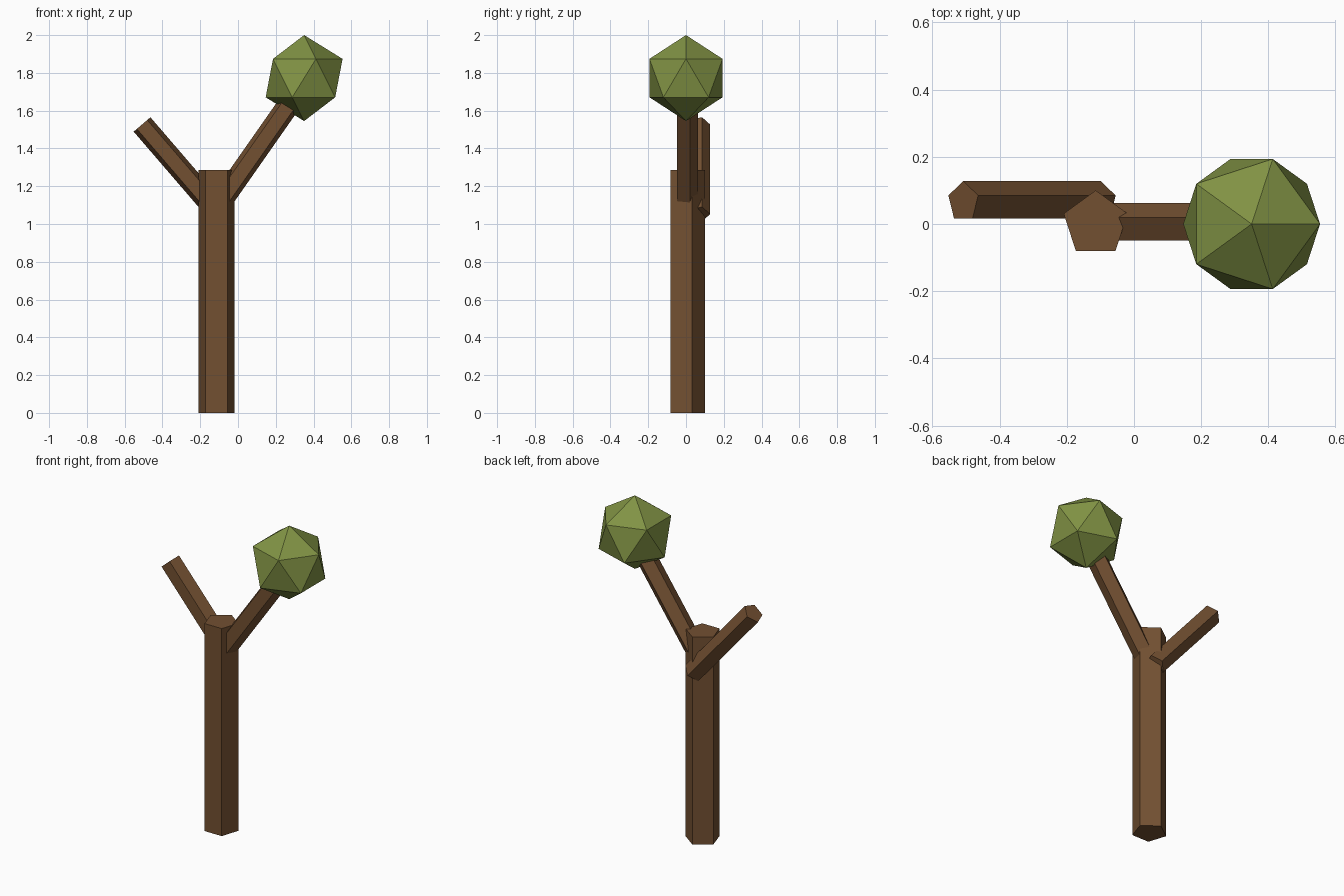
import bpy, bmesh, math
from mathutils import Vector, Matrix

if "Cube" in bpy.data.objects:
    bpy.data.objects.remove(bpy.data.objects["Cube"])


def material(name, rgb):
    m = bpy.data.materials.new(name)
    m.diffuse_color = (*rgb, 1)
    m.use_nodes = True
    m.node_tree.nodes["Principled BSDF"].inputs["Base Color"].default_value = m.diffuse_color
    return m


bark = material("bark brown", (0.170, 0.080, 0.031))
leaf = material("leaf green", (0.220, 0.290, 0.058))


def add_object(name, bm, mat):
    bmesh.ops.recalc_face_normals(bm, faces=bm.faces)
    mesh = bpy.data.meshes.new(name)
    bm.to_mesh(mesh)
    bm.free()
    mesh.materials.append(mat)
    obj = bpy.data.objects.new(name, mesh)
    bpy.context.collection.objects.link(obj)
    return obj


def pentagon_log(name, start, end, radius):
    """Five-sided log with one corner towards +y, leaning only in the xz plane."""
    start, end = Vector(start), Vector(end)
    axis = (end - start).normalized()
    back = Vector((0, 1, 0))
    side = back.cross(axis)
    bm = bmesh.new()
    rings = []
    for centre in (start, end):
        rings.append([bm.verts.new(centre + radius * (math.cos(a) * back + math.sin(a) * side))
                      for a in (i * math.tau / 5 for i in range(5))])
    low, high = rings
    bm.faces.new(low)
    bm.faces.new(high)
    for i in range(5):
        j = (i + 1) % 5
        bm.faces.new((low[i], low[j], high[j], high[i]))
    return add_object(name, bm, bark)


# trunk and its two branches
pentagon_log("trunk", (-0.114, 0, 0), (-0.114, 0, 1.285), 0.1)
pentagon_log("right_branch", (-0.10, 0.001, 1.105), (0.313, 0.001, 1.695), 0.0615)
pentagon_log("left_branch", (-0.099, 0.066, 1.052), (-0.508, 0.066, 1.527), 0.0615)

# leaf ball on the right branch
bm = bmesh.new()
bmesh.ops.create_icosphere(bm, subdivisions=1, radius=0.2275,
                           matrix=Matrix.Translation((0.35, 0, 1.7725)))
add_object("foliage", bm, leaf)
